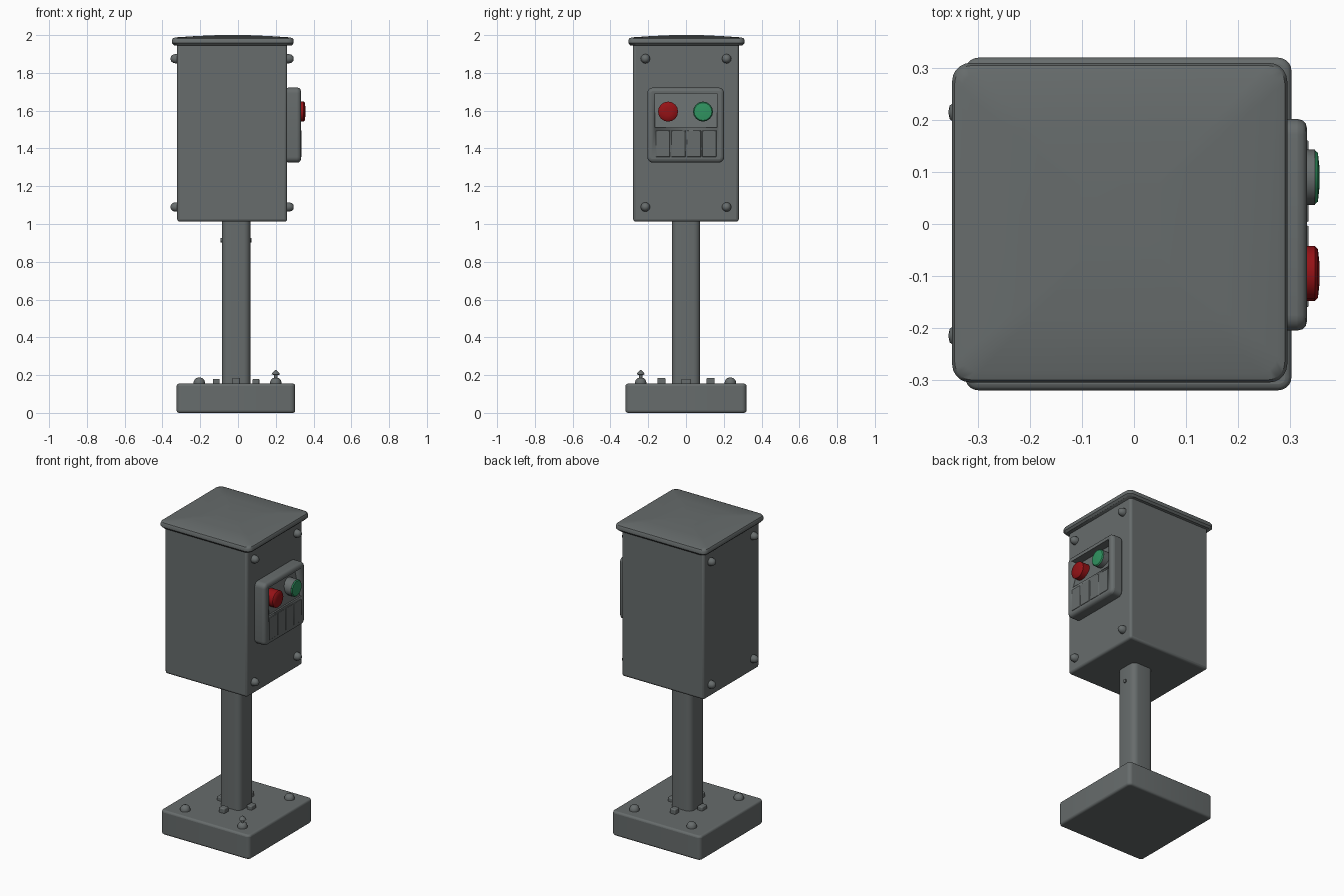
import bpy, bmesh, math
from mathutils import Matrix, Vector

if "Cube" in bpy.data.objects:
    bpy.data.objects.remove(bpy.data.objects["Cube"])


def material(name, rgb):
    m = bpy.data.materials.new(name)
    m.diffuse_color = (*rgb, 1)
    m.use_nodes = True
    m.node_tree.nodes["Principled BSDF"].inputs["Base Color"].default_value = m.diffuse_color
    return m


GREY = material("painted_grey", (0.135, 0.150, 0.150))
RED = material("button_red", (0.30, 0.006, 0.008))
GREEN = material("button_green", (0.03, 0.30, 0.12))


def finish(name, bm, mat, bevel=0.0, segments=3):
    bmesh.ops.recalc_face_normals(bm, faces=bm.faces)
    me = bpy.data.meshes.new(name)
    bm.to_mesh(me)
    bm.free()
    me.materials.append(mat)
    ob = bpy.data.objects.new(name, me)
    bpy.context.collection.objects.link(ob)
    if bevel:
        b = ob.modifiers.new("rounded_edges", 'BEVEL')
        b.width, b.segments, b.limit_method = bevel, segments, 'ANGLE'
    bpy.ops.object.select_all(action='DESELECT')
    ob.select_set(True)
    bpy.context.view_layer.objects.active = ob
    bpy.ops.object.shade_smooth_by_angle(angle=math.radians(40))
    return ob


def box(name, lo, hi, bevel=0.0, mat=GREY):
    bm = bmesh.new()
    lo, hi = Vector(lo), Vector(hi)
    bmesh.ops.create_cube(bm, size=1, matrix=Matrix.Translation((lo + hi) / 2)
                          @ Matrix.Diagonal((*(hi - lo), 1)))
    return finish(name, bm, mat, bevel)


def prism(name, outline, start, end, axis, bevel=0.0, mat=GREY):
    """Extrude a 2D outline: axis 'x' takes (y, z), 'y' takes (x, z), 'z' takes (x, y)."""
    place = {'x': lambda a, b, t: (t, a, b), 'y': lambda a, b, t: (a, t, b),
             'z': lambda a, b, t: (a, b, t)}[axis]
    bm = bmesh.new()
    face = bm.faces.new([bm.verts.new(place(a, b, start)) for a, b in outline])
    moved = bmesh.ops.extrude_face_region(bm, geom=[face])["geom"]
    step = Vector(place(0, 0, end - start))
    bmesh.ops.translate(bm, vec=step, verts=[v for v in moved if isinstance(v, bmesh.types.BMVert)])
    return finish(name, bm, mat, bevel)


def rounded_rect(x0, x1, y0, y1, r, n=5):
    pts = []
    for cx, cy, a0 in ((x1 - r, y1 - r, 0), (x0 + r, y1 - r, 90),
                       (x0 + r, y0 + r, 180), (x1 - r, y0 + r, 270)):
        for i in range(n + 1):
            a = math.radians(a0 + 90 * i / n)
            pts.append((cx + r * math.cos(a), cy + r * math.sin(a)))
    return pts


def turned(name, profile, origin, direction, mat=GREY, sides=16):
    """Revolve (radius, height) points around a direction."""
    bm = bmesh.new()
    rings = [[bm.verts.new((r * math.cos(2 * math.pi * i / sides),
                            r * math.sin(2 * math.pi * i / sides), h)) for i in range(sides)]
             for r, h in profile]
    for a, b in zip(rings, rings[1:]):
        for i in range(sides):
            j = (i + 1) % sides
            bm.faces.new((a[i], a[j], b[j], b[i]))
    bm.faces.new(rings[0])
    bm.faces.new(rings[-1])
    rot = Vector((0, 0, 1)).rotation_difference(Vector(direction)).to_matrix().to_4x4()
    bm.transform(Matrix.Translation(origin) @ rot)
    return finish(name, bm, mat)


# Base slab and post
prism("base_slab", rounded_rect(-0.325, 0.303, -0.32, 0.32, 0.025), 0, 0.155, 'z', 0.012)
prism("post", rounded_rect(-0.085, 0.065, -0.075, 0.075, 0.035), 0.14, 1.03, 'z')

# Collar lugs around the foot of the post
for s in (-1, 1):
    box("foot_lug_side", (-0.03, s * 0.13 - 0.022, 0.15), (0.01, s * 0.13 + 0.022, 0.185), 0.006)
    box("foot_lug_end", (-0.01 + s * 0.105 - 0.018, -0.025, 0.15),
        (-0.01 + s * 0.105 + 0.018, 0.025, 0.18), 0.006)

# Base bolts, one with a tall threaded stud
DOME = [(1.0, 0), (1.0, 0.35), (0.85, 0.7), (0.5, 0.95), (0.1, 1.0)]
for x in (-0.205, 0.2):
    for y in (-0.24, 0.235):
        turned("base_bolt", [(0.03 * r, 0.037 * h) for r, h in DOME], (x, y, 0.15), (0, 0, 1), sides=12)
turned("base_stud", [(0.01, 0), (0.01, 0.02), (0.022, 0.024), (0.017, 0.034), (0.003, 0.046)],
       (0.2, -0.24, 0.18), (0, 0, 1), sides=10)

# Small pin through the upper post
turned("post_pin", [(0.012, 0), (0.012, 0.165)], (-0.0925, 0, 0.915), (1, 0, 0), sides=10)

# Cabinet
box("cabinet", (-0.322, -0.28, 1.012), (0.26, 0.28, 1.965), 0.014)

# Domed roof: rounded plate whose upper side is crowned across y
bm = bmesh.new()
outline = rounded_rect(-0.35, 0.295, -0.305, 0.31, 0.035)
levels = [(0.965, 1.945), (1.0, 1.957), (1.0, 1.974), (0.985, 1.983), (0.94, 1.988), (0.6, 1.995), (0.25, 2.0)]
rings = [[bm.verts.new((-0.0275 + (x + 0.0275) * s, 0.0025 + (y - 0.0025) * s, z)) for x, y in outline]
         for s, z in levels]
for a, b in zip(rings, rings[1:]):
    for i in range(len(a)):
        j = (i + 1) % len(a)
        bm.faces.new((a[i], a[j], b[j], b[i]))
bm.faces.new(rings[0])
bm.faces.new(rings[-1])
finish("roof", bm, GREY)

# Cabinet corner bolts on both side faces
for sx, x in ((1, 0.255), (-1, -0.317)):
    for y in (-0.215, 0.215):
        for z in (1.09, 1.875):
            turned("cabinet_bolt", [(0.025 * r, 0.04 * h) for r, h in DOME], (x, y, z), (sx, 0, 0), sides=12)

# Control panel with a sloping recess behind the buttons
panel = prism("control_panel", rounded_rect(-0.205, 0.202, 1.325, 1.722, 0.03), 0.25, 0.333, 'x', 0.018)
cutter = prism("recess_cutter", [(0.28, 1.69), (0.36, 1.69), (0.36, 1.51), (0.322, 1.51)], -0.165, 0.165, 'y')
cutter.hide_render = True
cutter.hide_set(True)
cut = panel.modifiers.new("recess", 'BOOLEAN')
cut.object, cut.operation, cut.solver = cutter, 'DIFFERENCE', 'EXACT'

# Label plates under the buttons
for y0, y1 in ((-0.16, -0.085), (-0.078, -0.003), (0.004, 0.079), (0.086, 0.161)):
    box("label_plate", (0.330, y0, 1.355), (0.336, y1, 1.495), 0.003)

# Push buttons
BUTTON = [(0.053, 0), (0.053, 0.06), (0.047, 0.066), (0.02, 0.069)]
turned("red_button", BUTTON, (0.288, -0.095, 1.595), (1, 0, 0), RED)
turned("green_button_body", [(0.053, 0), (0.053, 0.060)], (0.288, 0.09, 1.595), (1, 0, 0))
turned("green_button_face", [(0.052, 0), (0.047, 0.006), (0.02, 0.009)], (0.348, 0.09, 1.595), (1, 0, 0), GREEN)
